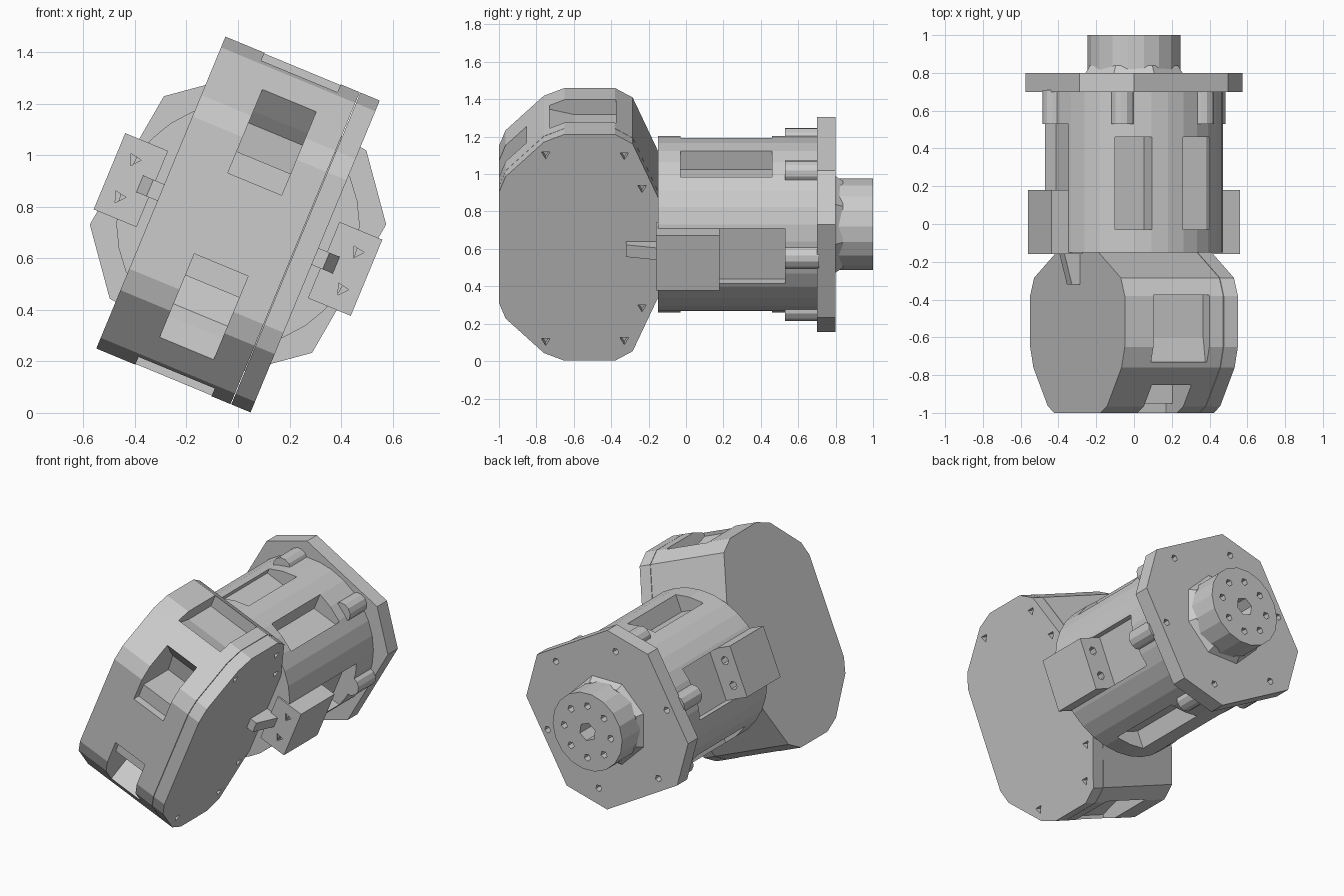
import bpy, bmesh, math
from mathutils import Matrix

if "Cube" in bpy.data.objects:
    bpy.data.objects.remove(bpy.data.objects["Cube"])

# Built upright in a local frame, then tilted about the barrel (y) axis
TILT = Matrix.Translation((0, 0, 0.731)) @ Matrix.Rotation(math.radians(22.5), 4, 'Y')


def ring(r, n, cx=0.0, cy=0.0, start=0.0):
    return [(cx + r * math.cos(math.radians(start) + 2 * math.pi * i / n),
             cy + r * math.sin(math.radians(start) + 2 * math.pi * i / n)) for i in range(n)]


def prism(bm, pts, axis, lo, hi, taper=1.0):
    """Extrude a 2D outline along an axis; outline uses the two other axes in order."""
    def put(p, h, s):
        a, b = p[0] * s, p[1] * s
        return {'X': (h, a, b), 'Y': (a, h, b), 'Z': (a, b, h)}[axis]
    low = [bm.verts.new(put(p, lo, 1.0)) for p in pts]
    top = [bm.verts.new(put(p, hi, taper)) for p in pts]
    bm.faces.new(low)
    bm.faces.new(top[::-1])
    for i in range(len(pts)):
        j = (i + 1) % len(pts)
        bm.faces.new((low[i], top[i], top[j], low[j]))


def rect(a0, a1, b0, b1):
    return [(a0, b0), (a1, b0), (a1, b1), (a0, b1)]


def make(name, parts):
    bm = bmesh.new()
    for p in parts:
        prism(bm, *p)
    bmesh.ops.recalc_face_normals(bm, faces=bm.faces[:])
    me = bpy.data.meshes.new(name)
    bm.to_mesh(me)
    bm.free()
    ob = bpy.data.objects.new(name, me)
    bpy.context.collection.objects.link(ob)
    ob.matrix_world = TILT
    return ob


def cut(ob, parts):
    cutter = make("cutter", parts)
    cutter.hide_render = True
    mod = ob.modifiers.new("cut", 'BOOLEAN')
    mod.object, mod.operation, mod.solver = cutter, 'DIFFERENCE', 'EXACT'
    bpy.context.view_layer.update()
    dg = bpy.context.evaluated_depsgraph_get()
    me = bpy.data.meshes.new_from_object(ob.evaluated_get(dg))
    ob.modifiers.clear()
    ob.data = me
    bpy.data.objects.remove(cutter)


def flip(pts, s):
    return [(a, b * s) for a, b in pts]


# Gear housing: chamfered outline (y, z), split into body and side cover
half = [(-1.0, .32), (-.965, .41), (-.76, .61), (-.65, .655),
        (-.38, .655), (-.285, .60), (-.145, .28)]
outline = half + flip(half, -1)[::-1]
body = make("housing_body", [(outline, 'X', -.324, .240)])
cover = make("housing_cover", [(outline, 'X', .243, .324)])

# Front and end windows of the housing
front_pocket = [(-1.1, .17), (-.95, .17), (-.95, .26), (-.70, .26),
                (-.72, .38), (-.77, .43), (-.86, .53), (-1.1, .53)]
end_pocket = [(-.73, .7), (-.73, .60), (-.60, .57), (-.375, .57), (-.375, .7)]
cut(body, [(flip(front_pocket, s), 'X', -.113, .113) for s in (1, -1)] +
          [(flip(end_pocket, s), 'X', -.16, .16) for s in (1, -1)])

# Cover screw holes
cut(cover, [(ring(.027, 3, y, s * z, 30), 'X', .28, .4)
            for y, z in ((-.75, .54), (-.33, .535), (-.235, .345)) for s in (1, -1)])

# Barrel with four windows and two side recesses
barrel = make("barrel", [(ring(.472, 32), 'Y', -.15, .71)])
windows = []
for sx in (1, -1):
    for sz in (1, -1):
        windows.append((rect(sx * .09, sx * .27, sz * .355, sz * .6), 'Y', -.03, .46))
    windows.append((rect(sx * .38, sx * .6, -.16, .16), 'Y', .0, .53))
cut(barrel, windows)

# Side blocks with screw holes and a tapered prong to the housing
for side, s in (("right", 1), ("left", -1)):
    block = make(side + "_block", [(rect(s * .36, s * .54, -.16, .16), 'Y', -.16, .18)])
    cut(block, [(ring(.027, n, s * .468, z, 20), 'Y', lo, hi)
                for z in (.078, -.078) for n, lo, hi in ((3, -.3, -.08), (6, .10, .3))])
    make(side + "_prong", [([(s * .30, -.15), (s * .415, -.15), (s * .37, -.32), (s * .30, -.32)],
                            'Z', -.035, .035)])

# Flange: square with wide chamfers, six bolt holes and matching lugs
corners = [ring(.575, 1, start=22.5 + 90 * k + d)[0] for k in range(4) for d in (0, 30)]
flange = make("flange", [(corners, 'Y', .70, .80)])
bolts = ring(.458, 6)
cut(flange, [(ring(.022, 5, x, z), 'Y', .73, .9) for x, z in bolts])
make("bolt_lugs", [(ring(.062, 12, x, z), 'Y', .53, .71) for x, z in bolts])

# Output shaft: tapered collar and drilled boss
make("collar", [(ring(.285, 8), 'Y', .79, .84, .88)])
boss = make("output_boss", [(ring(.247, 18), 'Y', .79, 1.0)])
cut(boss, [(ring(.058, 6), 'Y', .88, 1.1)] +
          [(ring(.023, 5, x, z), 'Y', .92, 1.1) for x, z in ring(.165, 8, start=22.5)])
